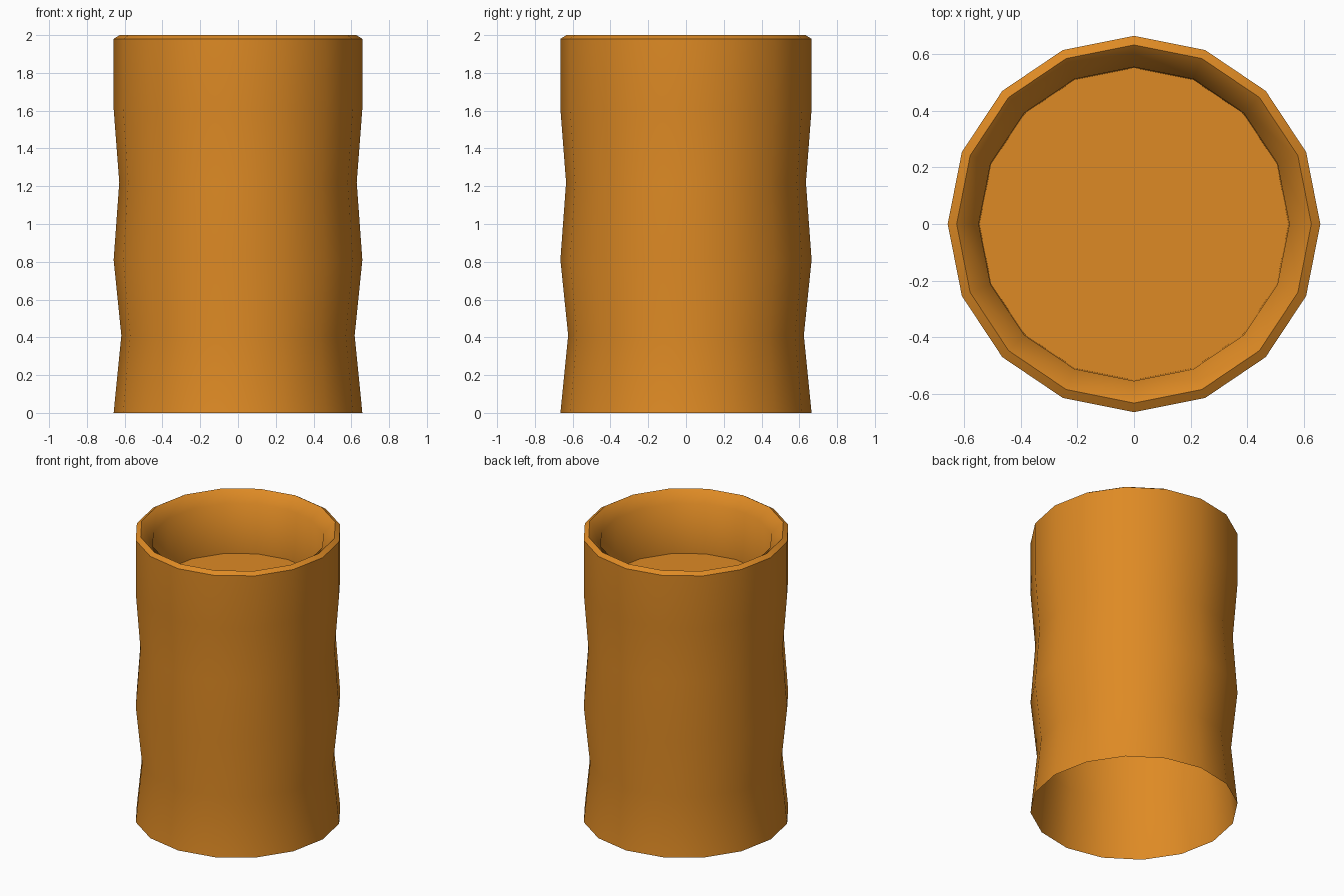
import bpy, bmesh, math

if "Cube" in bpy.data.objects:
    bpy.data.objects.remove(bpy.data.objects["Cube"])

SIDES = 16
# (radius, height): up the wavy outer wall, over the lip, down to the inner floor
PROFILE = [(0.663, 0.0), (0.622, 0.41), (0.663, 0.81), (0.633, 1.22),
           (0.663, 1.61), (0.663, 1.98), (0.631, 2.0),
           (0.553, 1.93), (0.55, 1.58)]

amber = bpy.data.materials.new("amber orange")
amber.diffuse_color = (0.73, 0.255, 0.018, 1.0)
amber.use_nodes = True
amber.node_tree.nodes["Principled BSDF"].inputs["Base Color"].default_value = amber.diffuse_color

# Cup: lathed profile, open underneath
bm = bmesh.new()
rings = []
for r, z in PROFILE:
    ring = []
    for i in range(SIDES):
        a = 2 * math.pi * i / SIDES
        ring.append(bm.verts.new((r * 0.993 * math.cos(a), r * 1.003 * math.sin(a), z)))
    rings.append(ring)
for low, high in zip(rings, rings[1:]):
    for i in range(SIDES):
        j = (i + 1) % SIDES
        bm.faces.new((low[i], low[j], high[j], high[i]))
# Recessed floor inside the cup
bm.faces.new(rings[-1])

mesh = bpy.data.meshes.new("cup")
bm.to_mesh(mesh)
bm.free()
mesh.materials.append(amber)
cup = bpy.data.objects.new("cup", mesh)
bpy.context.collection.objects.link(cup)

# Smooth walls, crisp lip and floor edge
bpy.context.view_layer.objects.active = cup
cup.select_set(True)
bpy.ops.object.shade_smooth_by_angle(angle=math.radians(52))
